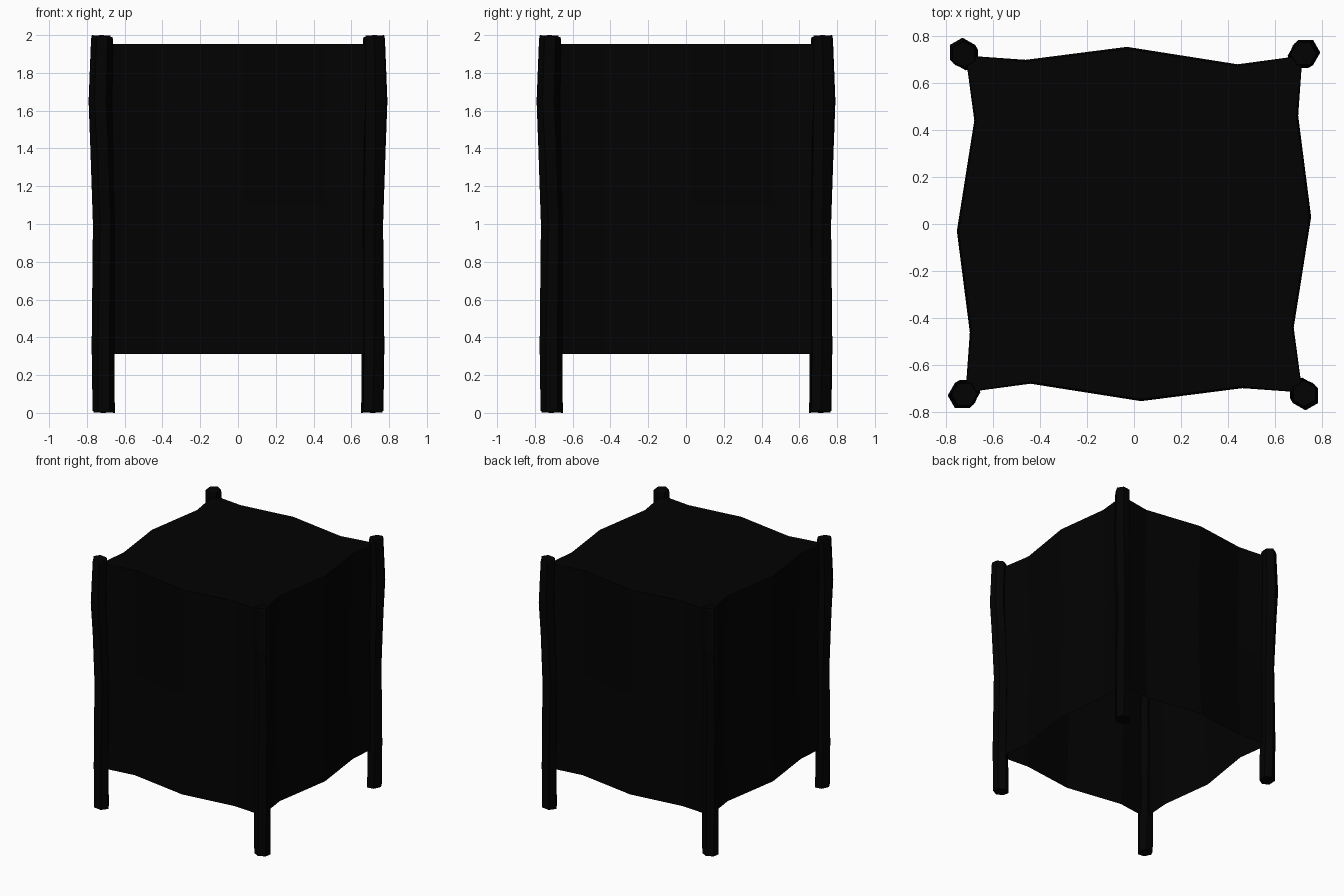
import bpy
from math import cos, sin, pi, radians

if "Cube" in bpy.data.objects:
    bpy.data.objects.remove(bpy.data.objects["Cube"])


def black(name, value):
    mat = bpy.data.materials.new(name)
    mat.diffuse_color = (value, value, value, 1)
    mat.use_nodes = True
    mat.node_tree.nodes["Principled BSDF"].inputs["Base Color"].default_value = mat.diffuse_color
    return mat


def turn(x, y, quarter):
    for _ in range(quarter):
        x, y = -y, x
    return x, y


def make(name, verts, faces, mat):
    mesh = bpy.data.meshes.new(name)
    mesh.from_pydata(verts, [], faces)
    mesh.materials.append(mat)
    obj = bpy.data.objects.new(name, mesh)
    bpy.context.collection.objects.link(obj)
    return obj


wood = black("dark_wood", 0.0006)
cloth = black("dark_cloth", 0.0006)

# Four slightly crooked six-sided posts: height, centre x, centre y, radius, twist
rings = [(0.005, 0.711, 0.714, 0.059, 0), (0.35, 0.715, 0.717, 0.060, 4),
         (1.0, 0.711, 0.713, 0.058, 10), (1.4, 0.722, 0.721, 0.060, 6),
         (1.65, 0.729, 0.728, 0.062, 0), (1.98, 0.720, 0.723, 0.058, 0),
         (1.995, 0.720, 0.723, 0.054, 0)]
N = 6
for q, label in enumerate(("back_right", "back_left", "front_left", "front_right")):
    verts, faces = [], []
    for k, (z, cx, cy, r, twist) in enumerate(rings):
        for i in range(N):
            a = 2 * pi * i / N + radians(twist)
            # the sawn ends slope a little
            tilt = 0.005 * cos(a) if k in (0, len(rings) - 1) else 0
            verts.append((*turn(cx + r * cos(a), cy + r * sin(a), q), z + tilt))
    for k in range(len(rings) - 1):
        for i in range(N):
            j = (i + 1) % N
            faces.append((k * N + i, k * N + j, (k + 1) * N + j, (k + 1) * N + i))
    faces.append(tuple(reversed(range(N))))
    faces.append(tuple(range((len(rings) - 1) * N, len(rings) * N)))
    make(label + "_post", verts, faces, wood)

# Hanging cloth: one wavy side outline (x, y), turned four times, open underneath
side = [(0.715, -0.715), (0.678, -0.44), (0.752, 0.03), (0.697, 0.46)]
# height, inset of the bulging middle: the cloth is drawn in halfway down
levels = [(0.313, 0.0), (1.1, 0.03), (1.953, 0.008)]
verts, faces = [], []
for z, inset in levels:
    for q in range(4):
        for k, (x, y) in enumerate(side):
            verts.append((*turn(x - (inset if k else 0), y, q), z))
M = 4 * len(side)
for k in range(len(levels) - 1):
    for i in range(M):
        j = (i + 1) % M
        faces.append((k * M + i, k * M + j, (k + 1) * M + j, (k + 1) * M + i))

# Roof sheet
base = (len(levels) - 1) * M
verts.append((0, 0, 1.95))
faces += [(base + i, base + (i + 1) % M, len(verts) - 1) for i in range(M)]
make("cloth_cover", verts, faces, cloth)
